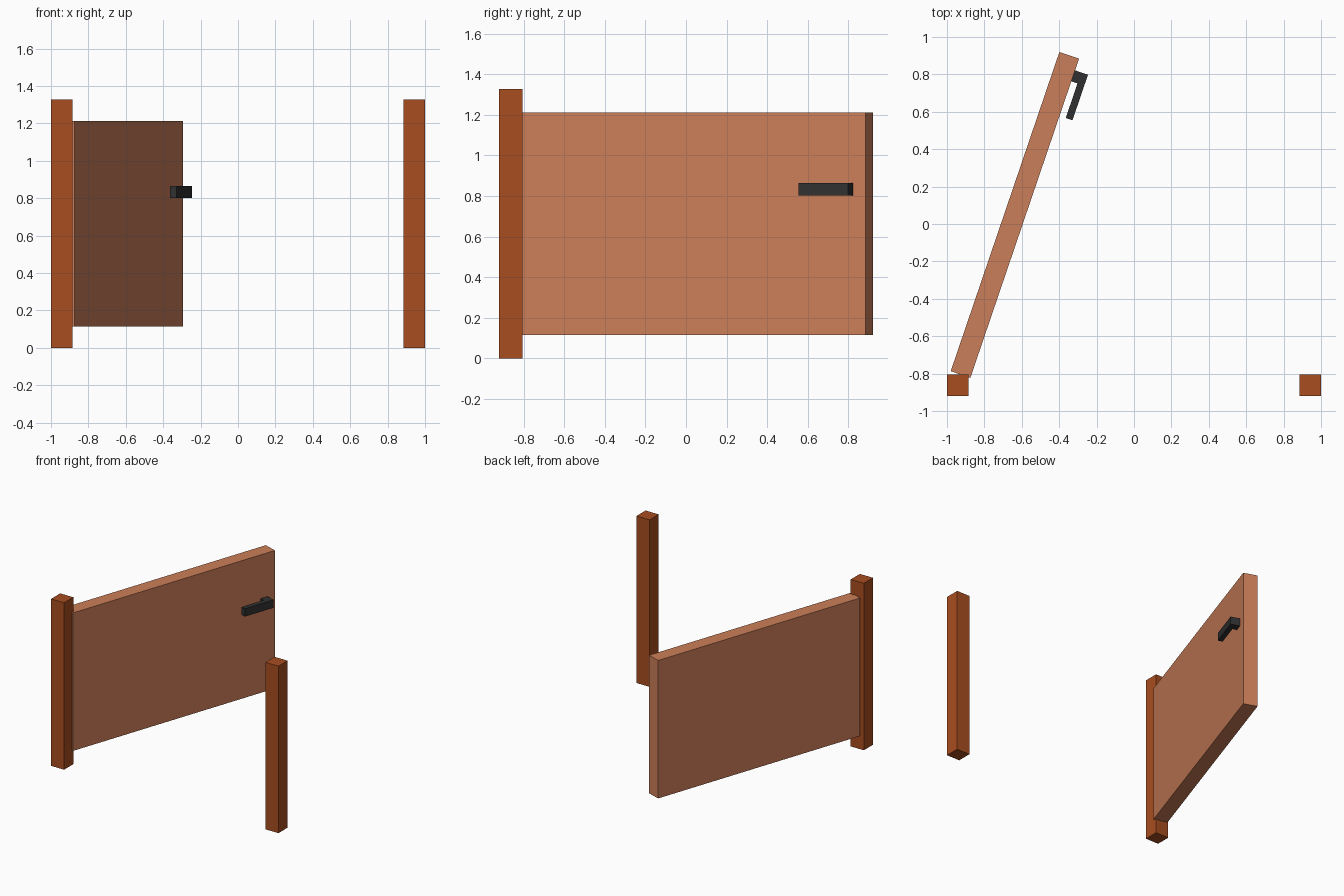
import bpy, bmesh
from math import radians
from mathutils import Matrix

if "Cube" in bpy.data.objects:
    bpy.data.objects.remove(bpy.data.objects["Cube"])


def material(name, rgb):
    m = bpy.data.materials.new(name)
    m.diffuse_color = (*rgb, 1)
    m.use_nodes = True
    m.node_tree.nodes["Principled BSDF"].inputs["Base Color"].default_value = m.diffuse_color
    return m


def prism(name, outline, z0, z1, mat, matrix=Matrix()):
    """Extrude a plan outline (counter-clockwise) from z0 to z1."""
    bm = bmesh.new()
    face = bm.faces.new([bm.verts.new((x, y, z0)) for x, y in outline])
    ext = bmesh.ops.extrude_face_region(bm, geom=[face])
    top = [v for v in ext["geom"] if isinstance(v, bmesh.types.BMVert)]
    bmesh.ops.translate(bm, verts=top, vec=(0, 0, z1 - z0))
    bmesh.ops.recalc_face_normals(bm, faces=bm.faces[:])
    mesh = bpy.data.meshes.new(name)
    bm.to_mesh(mesh)
    bm.free()
    mesh.materials.append(mat)
    ob = bpy.data.objects.new(name, mesh)
    ob.matrix_world = matrix
    bpy.context.collection.objects.link(ob)
    return ob


def rect(x0, x1, y0, y1):
    return [(x0, y0), (x1, y0), (x1, y1), (x0, y1)]


post_wood = material("post_wood", (0.39, 0.075, 0.014))
panel_wood = material("panel_wood", (0.60, 0.21, 0.10))
iron = material("dark_iron", (0.03, 0.03, 0.03))

# Gate posts
for name, x0 in (("left_post", -1.0), ("right_post", 0.885)):
    prism(name, rect(x0, x0 + 0.115, -0.92, -0.805), 0, 1.327, post_wood)

# Gate leaf swung open: local x runs along the leaf, local -y is its latch face
swing = Matrix.Translation((-0.98, -0.787, 0)) @ Matrix.Rotation(radians(71.2), 4, 'Z')
prism("gate_panel", rect(0, 1.803, -0.111, 0), 0.115, 1.212, panel_wood, swing)

# L-shaped handle on the latch face
handle = [(1.737, -0.111), (1.675, -0.111), (1.675, -0.146),
          (1.48, -0.146), (1.48, -0.184), (1.737, -0.184)]
prism("handle", handle, 0.802, 0.865, iron, swing)
